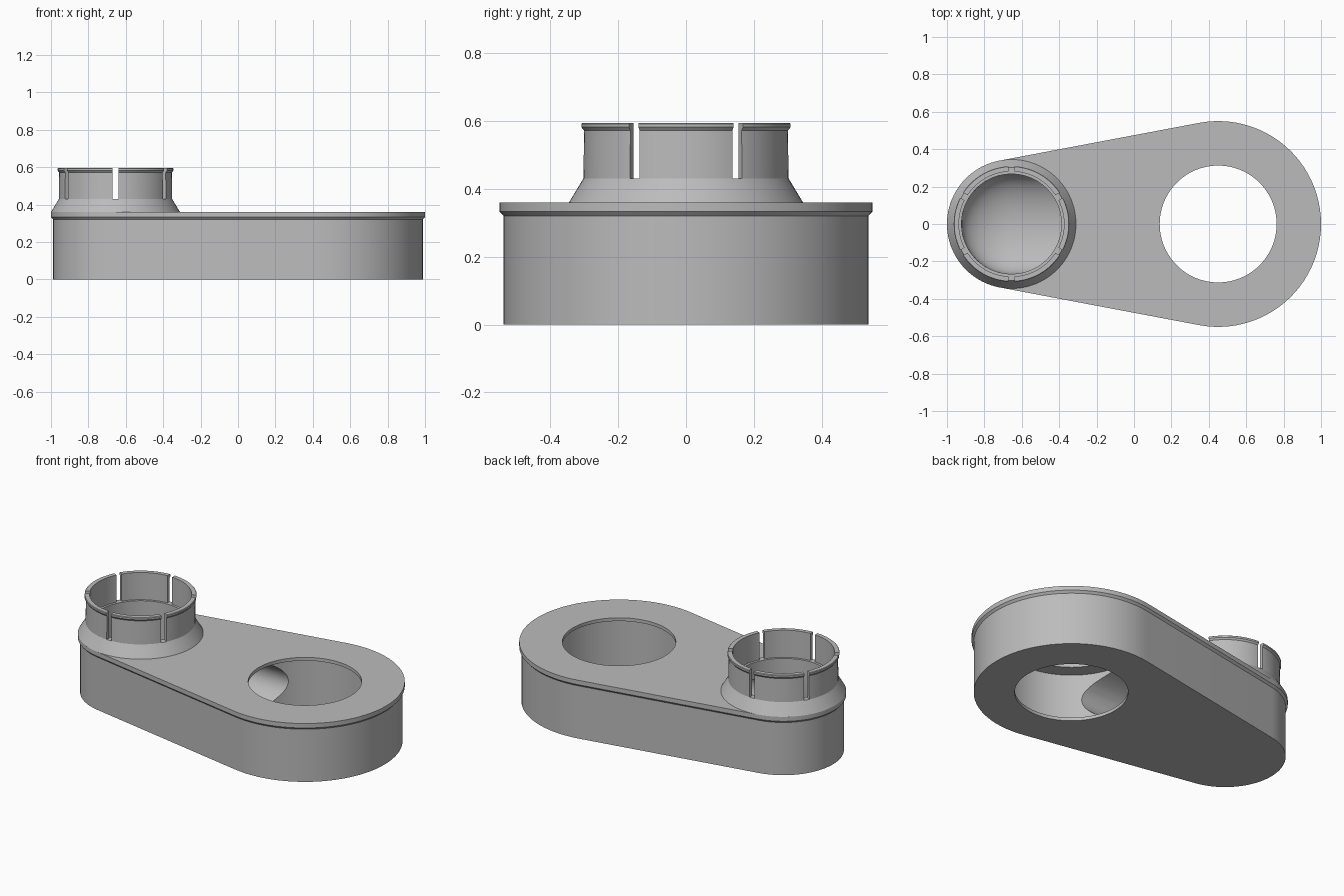
import bpy, bmesh, math
from mathutils import Matrix

if "Cube" in bpy.data.objects:
    bpy.data.objects.remove(bpy.data.objects["Cube"])

BIG, SMALL = (0.45, 0.55), (-0.655, 0.345)   # centre x and radius of each end

grey = bpy.data.materials.new("grey_plastic")
grey.diffuse_color = (0.5, 0.5, 0.5, 1)
grey.use_nodes = True
grey.node_tree.nodes["Principled BSDF"].inputs["Base Color"].default_value = grey.diffuse_color


def finish(name, bm, helper=False):
    bmesh.ops.recalc_face_normals(bm, faces=bm.faces)
    me = bpy.data.meshes.new(name)
    bm.to_mesh(me)
    bm.free()
    me.materials.append(grey)
    ob = bpy.data.objects.new(name, me)
    bpy.context.collection.objects.link(ob)
    if helper:
        ob.hide_render = True
        ob.hide_set(True)
    return ob


def loft(name, rings, closed=False, helper=False):
    """Skin rings of points; cap the ends, or join last to first."""
    bm = bmesh.new()
    vs = [[bm.verts.new(p) for p in ring] for ring in rings]
    n = len(vs[0])
    for a, b in zip(vs, vs[1:] + ([vs[0]] if closed else [])):
        for i in range(n):
            j = (i + 1) % n
            bm.faces.new((a[i], a[j], b[j], b[i]))
    if not closed:
        bm.faces.new(vs[0])
        bm.faces.new(vs[-1])
    return finish(name, bm, helper)


def circle(x, r, z, n=96):
    return [(x + r * math.cos(math.tau * i / n), r * math.sin(math.tau * i / n), z)
            for i in range(n)]


def outline(off, z, n=48):
    """Two arcs joined by their outer tangents."""
    a = math.acos((SMALL[1] - BIG[1]) / (BIG[0] - SMALL[0]))
    pts = []
    for (x, r), lo, hi in ((BIG, -a, a), (SMALL, a, math.tau - a)):
        for i in range(n + 1):
            t = lo + (hi - lo) * i / n
            pts.append((x + (r - off) * math.cos(t), (r - off) * math.sin(t), z))
    return pts


def cut(ob, *tools):
    for t in tools:
        m = ob.modifiers.new("cut_" + t.name, 'BOOLEAN')
        m.operation, m.solver, m.object = 'DIFFERENCE', 'EXACT', t


# housing with overhanging top plate
housing = loft("housing", [outline(o, z) for o, z in
               ((0.012, 0), (0.012, 0.32), (0, 0.333), (0, 0.36))])

# large opening: narrower rims above and below a wider chamber
opening = loft("opening_cutter", [circle(BIG[0], r, z) for r, z in
               ((0.3125, -0.1), (0.3125, 0.02), (0.40, 0.02), (0.40, 0.34),
                (0.3125, 0.34), (0.3125, 0.5))], helper=True)

# flattened duct with a rounded blind end
DUCT = (0.267, 0.155, 0.18)   # half width, half height, centre height
rings = []
for k in range(1, 17):
    t = math.pi / 2 * k / 16
    rings.append((SMALL[0] - DUCT[0] * math.cos(t), math.sin(t)))
rings.append((0.2, 1))
duct = loft("duct_cutter", [[(x, s * DUCT[0] * math.cos(math.tau * i / 64),
                              DUCT[2] + s * DUCT[1] * math.sin(math.tau * i / 64))
                             for i in range(64)] for x, s in rings], helper=True)

# vertical bore from the duct up into the collar
bore = loft("bore_cutter", [circle(SMALL[0], 0.267, z) for z in (0.18, 0.5)], helper=True)
cut(housing, opening, duct, bore)

# collar: flared foot, tube and snap lip
collar = loft("collar", [circle(SMALL[0], r, z) for r, z in
              ((0.345, 0.36), (0.303, 0.43), (0.301, 0.572), (0.309, 0.582),
               (0.309, 0.592), (0.306, 0.595), (0.281, 0.595), (0.281, 0.43),
               (0.267, 0.43), (0.267, 0.36))], closed=True)

# six slots around the collar
bm = bmesh.new()
for k in range(6):
    a = math.radians(30 + 60 * k)
    bmesh.ops.create_cube(bm, size=1, matrix=Matrix.Translation((SMALL[0], 0, 0.53))
                          @ Matrix.Rotation(a, 4, 'Z') @ Matrix.Translation((0.3, 0, 0))
                          @ Matrix.Diagonal((0.1, 0.032, 0.2, 1)))
slots = finish("slot_cutter", bm, helper=True)
cut(collar, slots)

# apply the cuts, then smooth the round walls
for ob in (housing, collar):
    bpy.ops.object.select_all(action='DESELECT')
    ob.select_set(True)
    bpy.context.view_layer.objects.active = ob
    for m in list(ob.modifiers):
        bpy.ops.object.modifier_apply(modifier=m.name)
    bpy.ops.object.shade_smooth_by_angle(angle=math.radians(25))
for ob in (opening, duct, bore, slots):
    bpy.data.objects.remove(ob)
